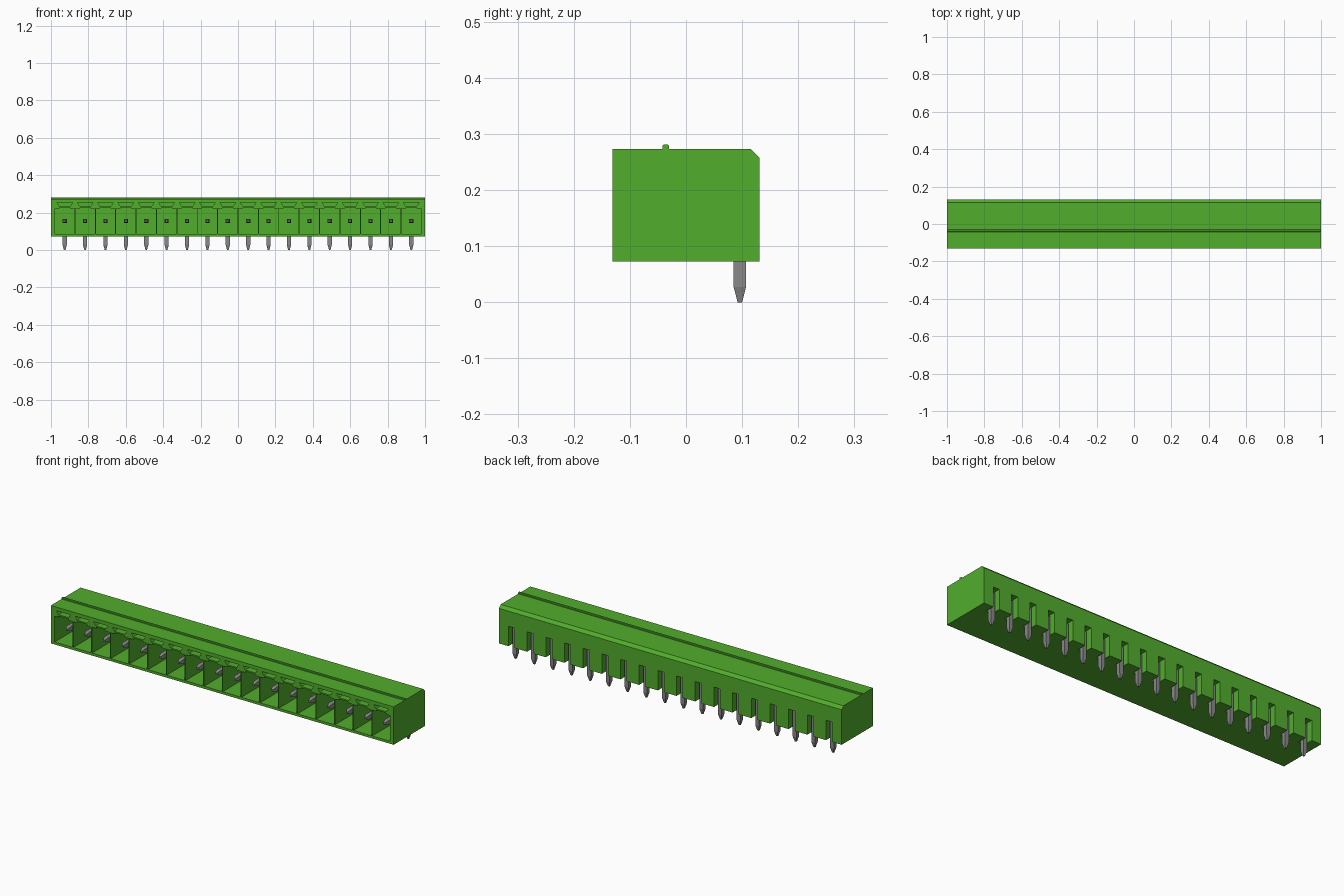
import bpy, bmesh
from mathutils import Vector

if "Cube" in bpy.data.objects:
    bpy.data.objects.remove(bpy.data.objects["Cube"], do_unlink=True)

COUNT, PITCH = 18, 0.109
CENTRES = [(i - (COUNT - 1) / 2) * PITCH for i in range(COUNT)]


def material(name, rgb, metallic=0.0):
    m = bpy.data.materials.new(name)
    m.use_nodes = True
    m.diffuse_color = (*rgb, 1)
    m.node_tree.nodes["Principled BSDF"].inputs["Base Color"].default_value = (*rgb, 1)
    return m


green = material("green plastic", (0.085, 0.42, 0.027))
grey = material("grey metal", (0.25, 0.25, 0.25))


def make_object(name, bm, mat):
    bmesh.ops.recalc_face_normals(bm, faces=bm.faces)
    mesh = bpy.data.meshes.new(name)
    bm.to_mesh(mesh)
    bm.free()
    mesh.materials.append(mat)
    ob = bpy.data.objects.new(name, mesh)
    bpy.context.collection.objects.link(ob)
    return ob


def loft(bm, rings):
    """Join equal rings of points into a closed solid."""
    rings = [[bm.verts.new(p) for p in r] for r in rings]
    n = len(rings[0])
    for a, b in zip(rings, rings[1:]):
        for i in range(n):
            j = (i + 1) % n
            bm.faces.new((a[i], a[j], b[j], b[i]))
    bm.faces.new(rings[0])
    bm.faces.new(rings[-1])


def extrude_x(bm, yz, x0, x1):
    loft(bm, [[(x, y, z) for y, z in yz] for x in (x0, x1)])


def extrude_y(bm, cx, xz, y0, y1):
    loft(bm, [[(cx + x, y, z) for x, z in xz] for y in (y0, y1)])


# Housing block with a chamfered rear top edge
bm = bmesh.new()
extrude_x(bm, [(-0.131, 0.073), (0.131, 0.073), (0.131, 0.258),
               (0.116, 0.273), (-0.131, 0.273)], -1, 1)
housing = make_object("housing", bm, green)

# Cutters: front sockets, keying slots above them, rear pin channels
socket = [(-0.052, 0.086), (0.052, 0.086), (0.052, 0.222), (0.028, 0.222),
          (0.028, 0.229), (-0.028, 0.229), (-0.028, 0.222), (-0.052, 0.222)]
key_slot = [(-0.030, 0.236), (0.030, 0.236), (0.042, 0.254), (-0.042, 0.254)]
channel = [(-0.018, 0.05), (0.018, 0.05), (0.018, 0.178), (-0.018, 0.178)]
bm = bmesh.new()
for cx in CENTRES:
    extrude_y(bm, cx, socket, -0.2, 0.045)
    extrude_y(bm, cx, key_slot, -0.2, -0.05)
    extrude_y(bm, cx, channel, 0.08, 0.2)
cutter = make_object("housing_cutter", bm, green)
cutter.hide_render = True

cut = housing.modifiers.new("openings", "BOOLEAN")
cut.operation = "DIFFERENCE"
cut.solver = "EXACT"
cut.object = cutter
bpy.context.view_layer.objects.active = housing
bpy.ops.object.modifier_apply(modifier=cut.name)
bpy.data.objects.remove(cutter, do_unlink=True)

# Thin ridge along the top
bm = bmesh.new()
extrude_x(bm, [(-0.042, 0.27), (-0.030, 0.27), (-0.030, 0.279),
               (-0.032, 0.281), (-0.040, 0.281), (-0.042, 0.279)], -1, 1)
make_object("top_ridge", bm, green)

# Bent square pins: (y, z, section direction in yz, half width)
R = 0.011
PATH = [(-0.105, 0.155, (0, 1), 0.005), (-0.085, 0.155, (0, 1), R),
        (0.096, 0.155, (1, 1), R), (0.096, 0.027, (1, 0), R),
        (0.096, 0.0, (1, 0), 0.004)]
bm = bmesh.new()
for cx in CENTRES:
    rings = []
    for y, z, (dy, dz), r in PATH:
        rings.append([Vector((cx + sx * r, y + s * dy * r, z + s * dz * r))
                      for sx, s in ((-1, -1), (1, -1), (1, 1), (-1, 1))])
    loft(bm, rings)
make_object("contact_pins", bm, grey)
